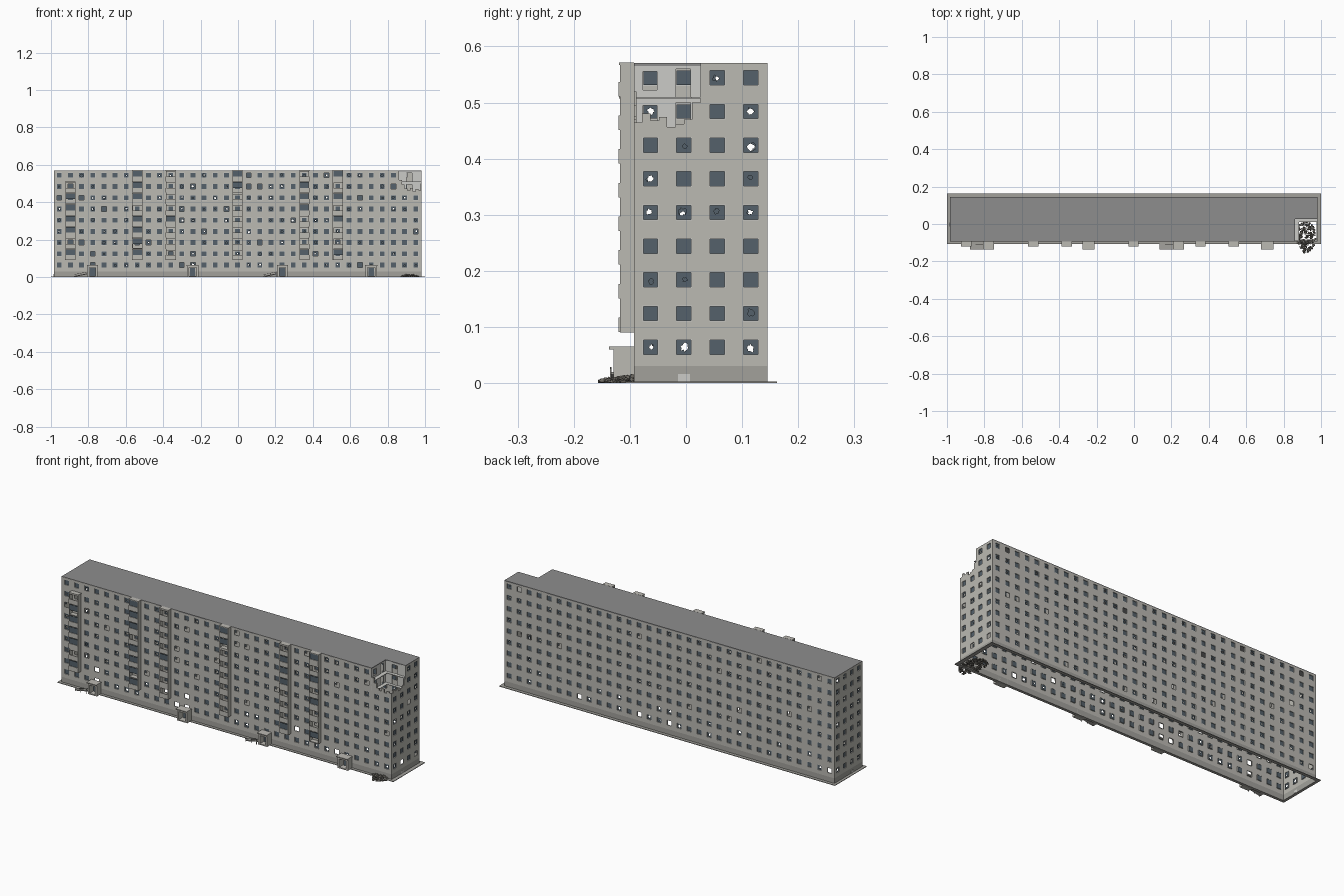
import bpy, bmesh, math, random
from mathutils import Vector, Matrix

if "Cube" in bpy.data.objects:
    bpy.data.objects.remove(bpy.data.objects["Cube"])

random.seed(7)
X0, X1, Y0, Y1 = -0.985, 0.98, -0.093, 0.145
ZB, FLOORS, FH, TOP = 0.03, 9, 0.06, 0.57
NX, NY = 33, 4
PW = (X1 - X0) / NX
NOTCH_X, NOTCH_Y = X1 - 2 * PW, Y0 + 2 * (Y1 - Y0) / NY
UP = Vector((0, 0, 1))


def material(name, r, g, b):
    m = bpy.data.materials.new(name)
    m.diffuse_color = (r, g, b, 1)
    m.use_nodes = True
    m.node_tree.nodes["Principled BSDF"].inputs["Base Color"].default_value = m.diffuse_color
    return m


WALL = material("wall_panel", 0.50, 0.49, 0.45)
PLINTH = material("plinth_concrete", 0.36, 0.355, 0.33)
FRAME = material("window_frame", 0.60, 0.60, 0.57)
GLASS = material("dark_glass", 0.09, 0.12, 0.145)
ROOF = material("roof_felt", 0.27, 0.27, 0.27)
RUBBLE = material("rubble", 0.16, 0.15, 0.13)


def finish(name, bm, *mats):
    me = bpy.data.meshes.new(name)
    bm.to_mesh(me)
    bm.free()
    ob = bpy.data.objects.new(name, me)
    bpy.context.collection.objects.link(ob)
    for m in mats:
        me.materials.append(m)
    return ob


def box(bm, x0, x1, y0, y1, z0, z1, mat=0):
    m = Matrix.Translation(((x0 + x1) / 2, (y0 + y1) / 2, (z0 + z1) / 2)) @ \
        Matrix.Diagonal((x1 - x0, y1 - y0, z1 - z0, 1))
    r = bmesh.ops.create_cube(bm, size=1, matrix=m)
    for f in {f for v in r["verts"] for f in v.link_faces}:
        f.material_index = mat


def face(bm, pts, mat=0):
    bm.faces.new([bm.verts.new(p) for p in pts]).material_index = mat


def ring(bm, outer, inner, mat=0):
    n = len(outer)
    for i in range(n):
        j = (i + 1) % n
        face(bm, [outer[i], outer[j], inner[j], inner[i]], mat)


def rect(o, u, a0, a1, b0, b1):
    return [o + u * a + UP * b for a, b in ((a0, b0), (a1, b0), (a1, b1), (a0, b1))]


# Window pane: whole, jagged hole, or missing
def pane(bm, c, u, h):
    k = random.random()
    if k < 0.07:
        return
    if k < 0.6:
        face(bm, rect(c, u, -h, h, -h, h))
        return
    outer, inner = [], []
    size = random.uniform(0.3, 0.75)
    du, dv = random.uniform(-.2, .2), random.uniform(-.2, .2)
    for i in range(16):
        a = math.tau * i / 16
        ca, sa = math.cos(a), math.sin(a)
        s = h / max(abs(ca), abs(sa))
        t = h * size * random.uniform(0.5, 1.05)
        outer.append(c + u * ca * s + UP * sa * s)
        inner.append(c + u * (ca * t + du * h) + UP * (sa * t + dv * h))
    ring(bm, outer, inner)


# Facades made of repeated panels, each with a recessed window
walls, glass = bmesh.new(), bmesh.new()
H, DEPTH = 0.0128, 0.005


def facade(origin, u, count, width, skip):
    o, u = Vector(origin), Vector(u)
    inward = -u.cross(UP)
    face(walls, rect(o, u, 0, count * width, 0, ZB), 1)
    for i in range(count):
        for r in range(FLOORS):
            if skip(i, r):
                continue
            p = o + u * (i * width) + UP * (ZB + r * FH)
            c = p + u * (width / 2) + UP * 0.034
            hole = rect(c, u, -H, H, -H, H)
            lip = rect(c, u, -H - .0015, H + .0015, -H - .0015, H + .0015)
            ring(walls, rect(p, u, 0, width, 0, FH), lip)
            ring(walls, lip, hole, 2)
            ring(walls, hole, [q + inward * DEPTH for q in hole], 2)
            pane(glass, c + inward * 0.004, u, H)


PY = (Y1 - Y0) / NY
none = lambda i, r: False
facade((X0, Y0, 0), (1, 0, 0), NX, PW, lambda i, r: i >= NX - 2 and r >= 7)
facade((X1, Y0, 0), (0, 1, 0), NY, PY, lambda i, r: i < 2 and r >= 7)
facade((X1, Y1, 0), (-1, 0, 0), NX, PW, none)
facade((X0, Y1, 0), (0, -1, 0), NY, PY, none)
bmesh.ops.remove_doubles(walls, verts=walls.verts, dist=1e-5)
finish("outer_walls", walls, WALL, PLINTH, FRAME)
finish("window_panes", glass, GLASS)

# Roof with the collapsed corner left out
bm = bmesh.new()
box(bm, X0, NOTCH_X, Y0, Y1, TOP - .005, TOP + .0005)
box(bm, NOTCH_X, X1, NOTCH_Y, Y1, TOP - .005, TOP + .0005)
finish("roof", bm, ROOF)

# Pavement ring round the base
bm = bmesh.new()
for b in ((-1, 1, -0.108, Y0), (-1, 1, Y1, 0.162), (-1, X0, Y0, Y1), (X1, 1, Y0, Y1)):
    box(bm, *b, 0, 0.003)
finish("pavement", bm, PLINTH)

# Basement vents on both ends
bm = bmesh.new()
for x in (X0, X1):
    box(bm, x - .001, x + .001, -0.014, 0.007, 0.003, 0.016)
finish("basement_vents", bm, FRAME)

# Collapsed corner: exposed inner walls with openings, broken stubs, floor ledges
bm = bmesh.new()
zb = 6 + 1
for r in (7, 8):
    z = ZB + r * FH
    x, t = NOTCH_X, 0.004
    for y0, y1, a, b in ((Y0, -.077, 0, FH), (-.077, -.052, 0, .012), (-.077, -.052, .045, FH),
                         (-.052, -.018, 0, FH), (-.018, .008, .05, FH), (.008, NOTCH_Y, 0, FH)):
        box(bm, x - t, x, y0, y1, z + a, z + b)
    y = NOTCH_Y
    for x0, x1, a, b in ((x, .90, 0, FH), (.90, .93, .045, FH), (.93, X1, 0, FH)):
        box(bm, x0, x1, y, y + t, z + a, z + b)
    box(bm, x, x + 0.02, Y0 + .004, NOTCH_Y, z - .003, z)
    box(bm, x, X1, NOTCH_Y - 0.016, NOTCH_Y, z - .003, z)
finish("exposed_inner_walls", bm, FRAME)
bm = bmesh.new()
z = ZB + 7 * FH
front_steps = (.07, .045, .022, .012, .026, .008, .02, .014)
side_steps = (.014, .03, .018, .024, .006, .012, .02, .05)
for i, h in enumerate(front_steps):
    w = (X1 - NOTCH_X) / 8
    box(bm, NOTCH_X + i * w, NOTCH_X + (i + 1) * w, Y0, Y0 + .005, z, z + h)
for i, h in enumerate(side_steps):
    w = (NOTCH_Y - Y0) / 8
    box(bm, X1 - .005, X1, Y0 + i * w, Y0 + (i + 1) * w, z, z + h)
finish("broken_wall_stubs", bm, WALL)

# Balcony stacks: side walls, slabs, parapets, some glazing
YF = -0.118
for n, (col, half, glazed, last) in enumerate(((1, .027, .8, 8), (7, .027, .75, 9), (10, .026, .15, 9),
                                               (16, .026, .1, 9), (22, .026, .15, 9), (25, .027, .75, 9))):
    bm = bmesh.new()
    c = X0 + (col + .5) * PW
    for r in range(1, last):
        z = ZB + r * FH
        box(bm, c - half, c + half, YF, Y0, z, z + .004)
        for s in (-1, 1):
            a, b = sorted((c + s * half, c + s * (half - .003)))
            box(bm, a, b, YF, Y0, z + .004, z + FH)
        if random.random() < 0.85:
            box(bm, c - half - .001, c + half + .001, YF - .002, YF + .001, z + .001, z + .027)
        if random.random() < glazed:
            box(bm, c - half + .002, c + half - .002, YF + .0005, YF + .002, z + .027, z + FH - .003, 1)
        else:
            box(bm, c - half, c + half, YF, YF + .003, z + FH - .008, z + FH)
    z = ZB + last * FH
    box(bm, c - half - .001, c + half + .001, YF - .001, Y0, z - .003, z + .001)
    finish("balcony_stack_%d" % (n + 1), bm, WALL, GLASS)

# Entrance porches, two with a ramp and handrail
for n, (c, half, ramp) in enumerate(((-.777, .027, True), (-.243, .031, False),
                                     (.237, .027, True), (.713, .031, False))):
    bm = bmesh.new()
    box(bm, c - half - .002, c + half + .002, -0.137, Y0, .060, .065)
    for s in (-1, 1):
        a, b = sorted((c + s * half, c + s * (half - .011)))
        box(bm, a, b, -0.129, Y0, 0, .060)
    box(bm, c - half, c + half, -0.129, Y0, 0, .006)
    box(bm, c - half, c + half, -0.129, -0.124, .050, .060)
    box(bm, c - .014, c + .014, -0.097, Y0 - .001, .006, .048, 1)
    finish("entrance_porch_%d" % (n + 1), bm, WALL, GLASS)
    if ramp:
        bm = bmesh.new()
        x0, x1 = c - .1, c - half
        for y0, y1, lo, t in ((-.134, -.108, 0, .005), (-.135, -.133, .012, .002)):
            v = [[Vector((x0, y, lo)), Vector((x1, y, lo + .015)),
                  Vector((x1, y, lo + .015 + t)), Vector((x0, y, lo + t))] for y in (y0, y1)]
            face(bm, v[0])
            face(bm, v[1][::-1])
            ring(bm, v[1], v[0])
        for i in range(3):
            x = x0 + .002 + i * .032
            box(bm, x, x + .002, -.135, -.133, 0, .014 + i * .006)
        finish("entrance_ramp_%d" % (n + 1), bm, PLINTH)

# Rubble heap at the foot of the broken corner, inside and outside
bm = bmesh.new()
for i in range(190):
    a, q = random.uniform(0, math.tau), math.sqrt(random.random())
    x, y = .92 + .05 * q * math.cos(a), -.068 + .086 * q * math.sin(a)
    z = .002 + .014 * (1 - q) * random.uniform(.6, 1)
    s = random.uniform(.005, .014)
    rot = Matrix.Rotation(random.uniform(0, 3), 4, Vector((random.random(), random.random(), 1)))
    m = Matrix.Translation((x, y, z)) @ rot @ Matrix.Diagonal((s, s * .7, s * .5, 1))
    bmesh.ops.create_cube(bm, size=1, matrix=m)
for v in bm.verts:
    v.co.z = max(v.co.z, 0)
    v.co.y = max(v.co.y, -.162)
finish("rubble_heap", bm, RUBBLE)
